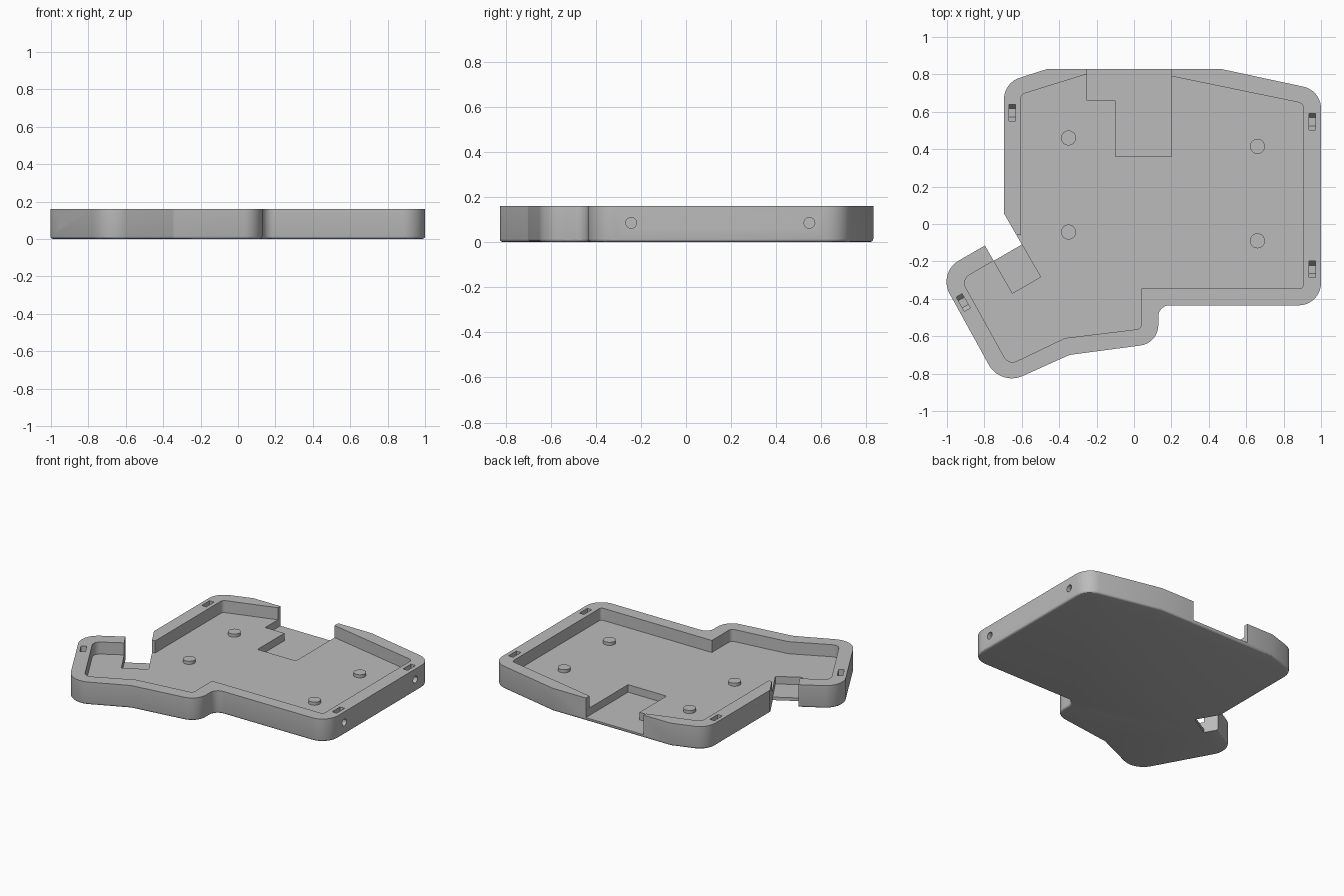
import bpy, bmesh, math
from mathutils import Vector, Matrix

cube = bpy.data.objects.get("Cube")
if cube:
    bpy.data.objects.remove(cube, do_unlink=True)

TOP, FLOOR, POCKET, HOLE_Z = 0.16, 0.075, 0.022, 0.085

grey = bpy.data.materials.new("plain grey")
grey.use_nodes = True
grey.diffuse_color = (0.5, 0.5, 0.5, 1)
grey.node_tree.nodes["Principled BSDF"].inputs["Base Color"].default_value = (0.5, 0.5, 0.5, 1)


def rounded(corners, steps=10):
    """Turn (x, y, radius) corners into an outline with true fillets."""
    out = []
    for i, (x, y, r) in enumerate(corners):
        p = Vector((x, y))
        if not r:
            out.append(p)
            continue
        a = (Vector(corners[i - 1][:2]) - p).normalized()
        b = (Vector(corners[(i + 1) % len(corners)][:2]) - p).normalized()
        half = a.angle(b) / 2
        centre = p + (a + b).normalized() * (r / math.sin(half))
        start = p + a * (r / math.tan(half)) - centre
        end = p + b * (r / math.tan(half)) - centre
        turn = math.atan2(start.x * end.y - start.y * end.x, start.dot(end))
        for k in range(steps + 1):
            out.append(centre + Matrix.Rotation(turn * k / steps, 2) @ start)
    return out


def finish(name, bm):
    bmesh.ops.recalc_face_normals(bm, faces=bm.faces)
    mesh = bpy.data.meshes.new(name)
    bm.to_mesh(mesh)
    bm.free()
    mesh.materials.append(grey)
    obj = bpy.data.objects.new(name, mesh)
    bpy.context.collection.objects.link(obj)
    return obj


def prism(name, outline, z0, z1, bottom_round=0, matrix=None):
    """Extrude an outline from z0 to z1, optionally rounding the bottom edge."""
    bm = bmesh.new()
    face = bm.faces.new([bm.verts.new((p[0], p[1], z0)) for p in outline])
    ext = bmesh.ops.extrude_face_region(bm, geom=[face], use_keep_orig=True)
    moved = [v for v in ext["geom"] if isinstance(v, bmesh.types.BMVert)]
    bmesh.ops.translate(bm, verts=moved, vec=(0, 0, z1 - z0))
    bmesh.ops.recalc_face_normals(bm, faces=bm.faces)
    if bottom_round:
        rim = [e for e in bm.edges if all(abs(v.co.z - z0) < 1e-5 for v in e.verts)]
        bmesh.ops.bevel(bm, geom=rim, offset=bottom_round, segments=3,
                        profile=0.5, affect='EDGES')
    if matrix:
        bm.transform(matrix)
    return finish(name, bm)


def activate(obj):
    bpy.ops.object.select_all(action='DESELECT')
    obj.select_set(True)
    bpy.context.view_layer.objects.active = obj


def cut(obj, cutter):
    cutter.hide_render = True
    mod = obj.modifiers.new("cut", 'BOOLEAN')
    mod.operation, mod.solver, mod.object = 'DIFFERENCE', 'EXACT', cutter
    activate(obj)
    bpy.ops.object.modifier_apply(modifier=mod.name)
    bpy.data.objects.remove(cutter, do_unlink=True)


# Tray body
outer = [(-0.695, 0.755, 0.12), (-0.46, 0.83, 0), (0.46, 0.83, 0), (1, 0.714, 0.12),
         (1, -0.435, 0.12), (0.13, -0.435, 0.06), (0.13, -0.637, 0.11),
         (-0.345, -0.70, 0.05), (-0.714, -0.866, 0.14), (-1.048, -0.26, 0.13),
         (-0.695, -0.056, 0)]
tray = prism("tray", rounded(outer), 0, TOP, 0.014)

# Main cavity
inner = [(-0.605, 0.692, 0.03), (-0.25, 0.802, 0), (0.2, 0.79, 0), (0.905, 0.645, 0.03),
         (0.905, -0.345, 0.02), (0.04, -0.345, 0), (0.04, -0.56, 0.03),
         (-0.37, -0.61, 0), (-0.67, -0.754, 0.05), (-0.923, -0.297, 0.05),
         (-0.605, -0.113, 0), (-0.65, -0.06, 0), (-0.605, -0.058, 0)]
cut(tray, prism("cavity_cutter", rounded(inner), FLOOR, 0.3))

# Rear socket pocket
rear = [(-0.25, 1), (-0.25, 0.66), (-0.1, 0.66), (-0.1, 0.36), (0.2, 0.36), (0.2, 1)]
cut(tray, prism("rear_pocket_cutter", rear, POCKET, 0.35))

# Side socket: shallow pocket plus an open notch through the wall
tilt = Matrix.Translation((-0.65, -0.37, 0)) @ Matrix.Rotation(math.radians(30), 4, 'Z')
for start, low in ((0, POCKET), (0.2, -0.1)):
    box = [(0, start), (0.174, start), (0.174, 0.6), (0, 0.6)]
    cut(tray, prism("side_notch_cutter", box, low, 0.35, matrix=tilt))

# Nut slots in the rim, each with a screw hole to the outside
# (x, y, outward direction in degrees)
for x, y, angle in ((0.953, 0.547, 0), (0.953, -0.243, 0),
                    (-0.651, 0.595, 180), (-0.913, -0.42, 210)):
    place = Matrix.Translation((x, y, HOLE_Z)) @ Matrix.Rotation(math.radians(angle), 4, 'Z')
    upright = place @ Matrix(((0, 0, 1, 0), (1, 0, 0, 0), (0, 1, 0, 0), (0, 0, 0, 1)))
    r = 0.044
    nut = [(-r, 0.2), (-r, 0), (-r / 2, -r * 0.866), (r / 2, -r * 0.866), (r, 0), (r, 0.2)]
    cut(tray, prism("nut_slot_cutter", nut, -0.018, 0.018, matrix=upright))
    circle = [(0.024 * math.cos(k * math.tau / 24), 0.024 * math.sin(k * math.tau / 24))
              for k in range(24)]
    cut(tray, prism("screw_hole_cutter", circle, 0, 0.15, matrix=upright))

activate(tray)
bpy.ops.object.shade_smooth_by_angle(angle=math.radians(30))

# Round support studs on the floor
for i, (x, y) in enumerate(((-0.35, 0.46), (0.66, 0.415), (-0.35, -0.043), (0.66, -0.09))):
    ring = [(x + 0.04 * math.cos(k * math.tau / 32), y + 0.04 * math.sin(k * math.tau / 32))
            for k in range(32)]
    stud = prism(f"support_stud_{i + 1}", ring, FLOOR - 0.01, FLOOR + 0.022)
    activate(stud)
    bpy.ops.object.shade_smooth_by_angle(angle=math.radians(30))
